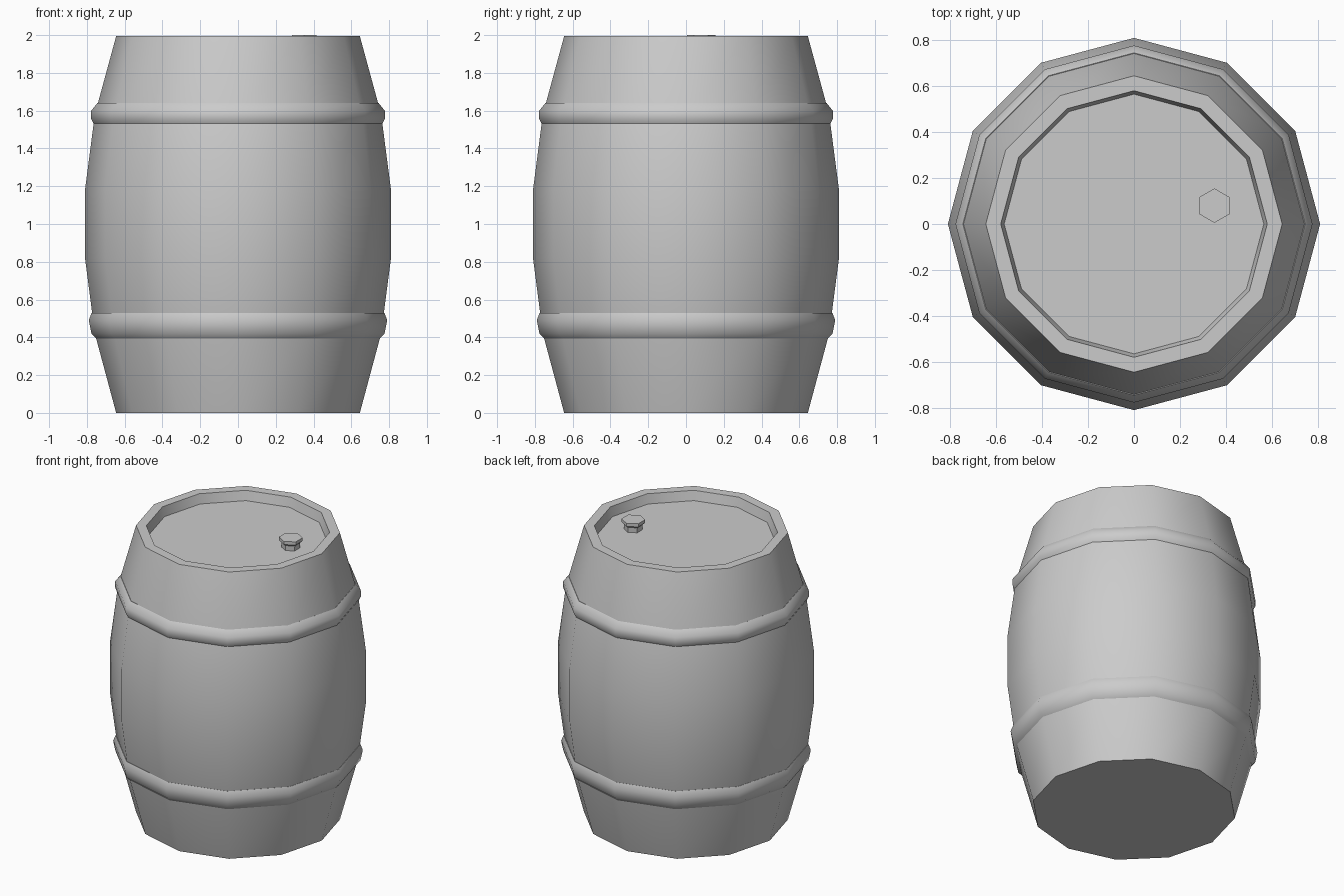
import bpy, bmesh
from math import sin, cos, pi, radians

if "Cube" in bpy.data.objects:
    bpy.data.objects.remove(bpy.data.objects["Cube"])


def lathe(name, profile, sides=12, closed=False, loc=(0, 0, 0), turn=0.0, smooth=True):
    """Revolve (radius, height) points about z; open profiles are capped at both ends."""
    bm = bmesh.new()
    rings = [[bm.verts.new((r * cos(turn + 2 * pi * i / sides),
                            r * sin(turn + 2 * pi * i / sides), z))
              for i in range(sides)] for r, z in profile]
    pairs = list(zip(rings, rings[1:]))
    if closed:
        pairs.append((rings[-1], rings[0]))
    else:
        bm.faces.new(rings[0][::-1])
        bm.faces.new(rings[-1])
    for a, b in pairs:
        for i in range(sides):
            j = (i + 1) % sides
            bm.faces.new((a[i], a[j], b[j], b[i]))
    bmesh.ops.recalc_face_normals(bm, faces=bm.faces)
    mesh = bpy.data.meshes.new(name)
    bm.to_mesh(mesh)
    bm.free()
    ob = bpy.data.objects.new(name, mesh)
    ob.location = loc
    bpy.context.collection.objects.link(ob)
    if smooth:
        bpy.ops.object.select_all(action='DESELECT')
        ob.select_set(True)
        bpy.context.view_layer.objects.active = ob
        bpy.ops.object.shade_smooth_by_angle(angle=radians(40))
    return ob


# Bulging body with raised rim and recessed lid
lathe("barrel_body", [(0.645, 0), (0.758, 0.42), (0.81, 0.82), (0.81, 1.18),
                      (0.758, 1.58), (0.645, 1.995), (0.58, 1.995), (0.565, 1.93)])

# Hoops around the body
lathe("lower_hoop", [(0.72, 0.41), (0.747, 0.39), (0.776, 0.42), (0.79, 0.49),
                     (0.775, 0.53), (0.74, 0.52)], closed=True)
lathe("upper_hoop", [(0.73, 1.54), (0.764, 1.53), (0.777, 1.555), (0.777, 1.60),
                     (0.745, 1.64), (0.71, 1.62)], closed=True)

# Hexagonal tapered bung in the lid
lathe("bung", [(0.058, 1.92), (0.06, 1.965), (0.075, 1.978), (0.075, 2.0)], sides=6,
      loc=(0.35, 0.08, 0), turn=pi / 6, smooth=False)
